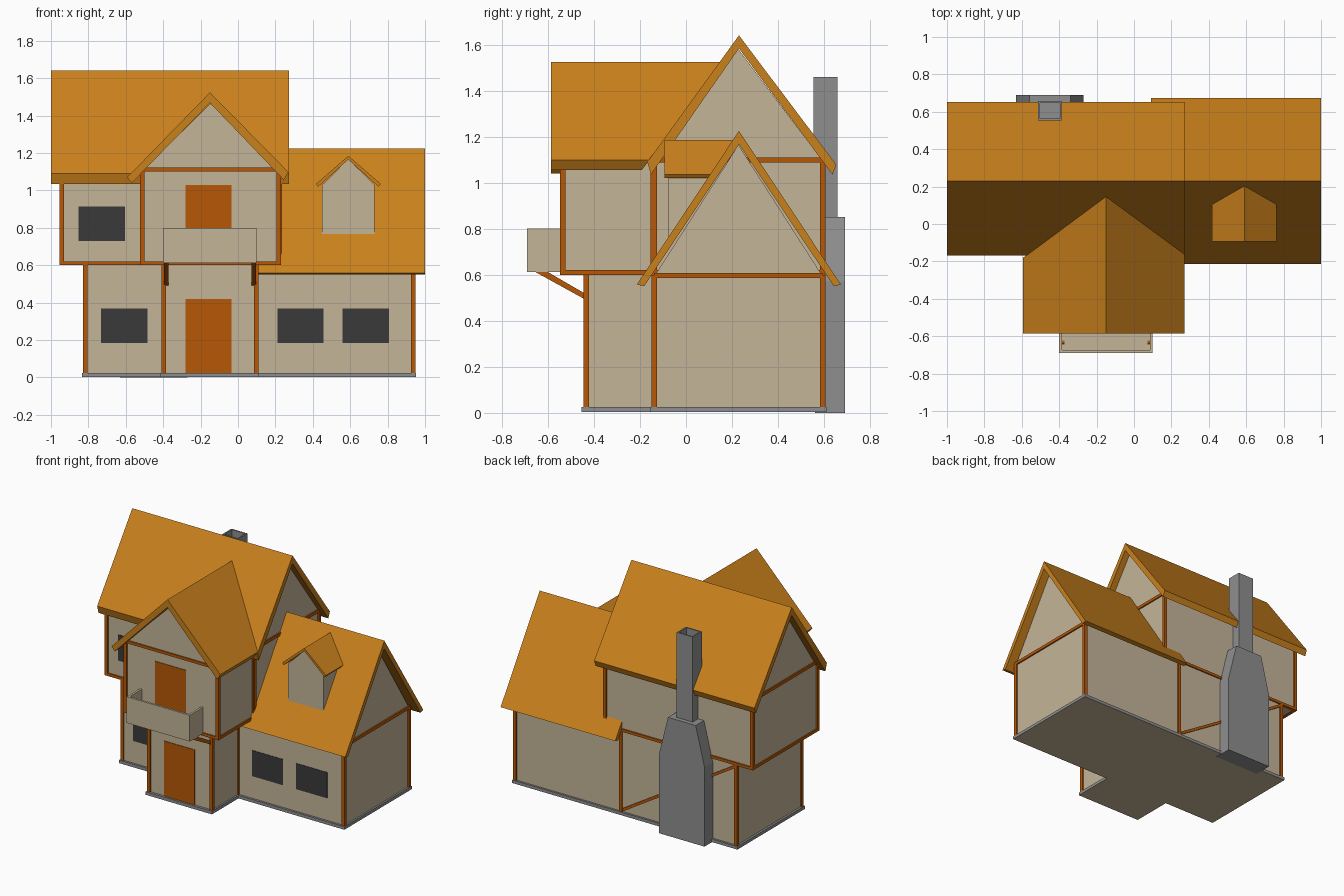
import bpy, bmesh
from mathutils import Vector

cube = bpy.data.objects.get("Cube")
if cube:
    bpy.data.objects.remove(cube, do_unlink=True)


def material(name, rgb):
    lin = [((c / 255 + 0.055) / 1.055) ** 2.4 for c in rgb] + [1]
    m = bpy.data.materials.new(name)
    m.use_nodes = True
    m.diffuse_color = lin
    m.node_tree.nodes["Principled BSDF"].inputs["Base Color"].default_value = lin
    return m


PLASTER = material("plaster", (197, 181, 153))
ROOF = material("ochre roof", (202, 129, 28))
TIMBER = material("brown timber", (183, 88, 5))
STONE = material("grey stone", (143, 143, 143))
GLASS = material("dark window", (58, 58, 58))


def finish(name, bm, mat):
    bmesh.ops.recalc_face_normals(bm, faces=bm.faces)
    mesh = bpy.data.meshes.new(name)
    bm.to_mesh(mesh)
    bm.free()
    mesh.materials.append(mat)
    ob = bpy.data.objects.new(name, mesh)
    bpy.context.collection.objects.link(ob)
    return ob


def add_box(bm, x, y, z):
    verts = bmesh.ops.create_cube(bm, size=1)["verts"]
    for v in verts:
        v.co = Vector(r[0] if c < 0 else r[1] for c, r in zip(v.co, (x, y, z)))


def boxes(name, mat, *ranges):
    bm = bmesh.new()
    for r in ranges:
        add_box(bm, *r)
    return finish(name, bm, mat)


def prism(name, mat, points, axis, start, end):
    """Extrude a profile along x or y; the end may depend on height."""
    bm = bmesh.new()
    rings = []
    for limit in (start, end):
        ring = []
        for u, z in points:
            d = limit(z) if callable(limit) else limit
            ring.append(bm.verts.new((d, u, z) if axis == "x" else (u, d, z)))
        rings.append(ring)
    a, b = rings
    bm.faces.new(a)
    bm.faces.new(b[::-1])
    for i in range(len(a)):
        j = (i + 1) % len(a)
        bm.faces.new((a[i], a[j], b[j], b[i]))
    return finish(name, bm, mat)


def gabled(name, axis, u0, u1, z0, z1, peak, start, end):
    pts = [(u0, z0), (u1, z0), (u1, z1), ((u0 + u1) / 2, peak), (u0, z1)]
    return prism(name, PLASTER, pts, axis, start, end)


def roof(name, axis, mid, top, under, left, right, start, end):
    """Each side is (outer reach, outer z, inner reach, inner z)."""
    pts = [(mid, top), (mid + right[0], right[1]), (mid + right[2], right[3]),
           (mid, under), (mid - left[2], left[3]), (mid - left[0], left[1])]
    return prism(name, ROOF, pts, axis, start, end)


def frame(name, x, y, z, rails=()):
    """Corner posts of a storey plus rings of rails at the given heights."""
    t, o = 0.012, 0.009
    xs, ys = (x[0] + 0.003, x[1] - 0.003), (y[0] + 0.003, y[1] - 0.003)
    parts = [((a - t, a + t), (b - t, b + t), z) for a in xs for b in ys]
    for h in rails:
        hz = (h, h + 0.02)
        parts += [((x[0] - o, x[1] + o), (b - t, b + t), hz) for b in ys]
        parts += [((a - t, a + t), (y[0] - o, y[1] + o), hz) for a in xs]
    return boxes(name, TIMBER, *parts)


# Foundation: stone edge, plain underside
base = boxes("foundation", STONE,
             ((-0.835, 0.953), (-0.155, 0.61), (0.003, 0.025)),
             ((-0.415, 0.112), (-0.455, -0.155), (0.003, 0.025)))
base.data.materials.append(PLASTER)
for face in base.data.polygons:
    face.material_index = int(face.normal.z < -0.5)

# Walls
FRONT, BACK, MID = -0.14, 0.596, 0.23
boxes("ground_floor", PLASTER, ((-0.82, 0.1), (FRONT, BACK), (0.02, 0.605)))
boxes("entrance_bay", PLASTER, ((-0.4, 0.1), (-0.437, -0.1), (0.02, 0.605)))
gabled("wing_walls", "x", FRONT, BACK, 0.02, 0.59, 1.164, 0.05, 0.94)
gabled("upper_floor", "x", FRONT, BACK, 0.602, 1.09, 1.58, -0.945, 0.225)
gabled("upper_bay", "y", -0.515, 0.22, 0.602, 1.1, 1.465, -0.538, -0.1)


# Slopes that the cross roofs die into
def on_main(z):
    return MID + 0.015 - (1.64 - z) / 1.34


def on_wing(z):
    return MID + 0.015 - (1.225 - z) / 1.51


# Roofs
roof("main_roof", "x", MID, 1.64, 1.583, (0.398, 1.09, 0.382, 1.035),
     (0.423, 1.078, 0.406, 1.035), -1.0, 0.272)
wing_side = (0.443, 0.558, 0.412, 0.55)
roof("wing_roof", "x", MID, 1.225, 1.167, wing_side, wing_side, 0.09, 1.0)
roof("bay_roof", "y", -0.15, 1.524, 1.468, (0.443, 1.07, 0.418, 1.04),
     (0.42, 1.098, 0.395, 1.056), -0.586, on_main)

# Dormer
gabled("dormer_walls", "y", 0.45, 0.73, 0.766, 1.03, 1.168, -0.075, on_wing)
dormer_side = (0.173, 1.035, 0.162, 1.02)
roof("dormer_roof", "y", 0.59, 1.185, 1.165, dormer_side, dormer_side, -0.093, on_wing)

# Timber framing
frame("ground_floor_frame", (-0.82, 0.1), (FRONT, BACK), (0.025, 0.6))
frame("entrance_frame", (-0.4, 0.1), (-0.437, -0.1), (0.025, 0.6))
boxes("wing_frame", TIMBER,
      *[((0.924, 0.95), (y - 0.012, y + 0.012), (0.025, 0.6)) for y in (FRONT + 0.003, BACK - 0.003)],
      ((0.924, 0.95), (FRONT, BACK), (0.585, 0.607)))
frame("upper_floor_frame", (-0.945, 0.225), (FRONT, BACK), (0.6, 1.09), [0.6])
boxes("upper_gable_beams", TIMBER,
      *[((x - 0.012, x + 0.012), (FRONT, BACK), (1.088, 1.11)) for x in (-0.942, 0.222)])
frame("upper_bay_frame", (-0.515, 0.22), (-0.538, -0.14), (0.6, 1.11), [0.6, 1.102])

# Diagonal brace on the back wall
prism("back_brace", TIMBER, [(0.08, 0.03), (0.08, 0.052), (-0.81, 0.6), (-0.81, 0.578)],
      "y", 0.585, 0.605)

# Doors and windows
boxes("front_door", TIMBER, ((-0.28, -0.035), (-0.441, -0.436), (0.025, 0.42)))
boxes("balcony_door", TIMBER, ((-0.28, -0.035), (-0.542, -0.537), (0.62, 1.03)))
for i, (x, z) in enumerate([(-0.852, 0.73), (-0.732, 0.185), (0.21, 0.185), (0.56, 0.185)]):
    boxes(f"window_{i + 1}", GLASS, ((x, x + 0.247), (FRONT - 0.003, FRONT + 0.001), (z, z + 0.185)))

# Balcony: floor and three parapets, carried on two braces
x0, x1, y0, y1, t = -0.4, 0.1, -0.69, -0.535, 0.015
boxes("balcony", PLASTER,
      ((x0, x1), (y0, y1), (0.612, 0.625)),
      ((x0, x1), (y0, y0 + t), (0.612, 0.8)),
      ((x0, x0 + t), (y0 + t, y1), (0.625, 0.8)),
      ((x1 - t, x1), (y0 + t, y1), (0.625, 0.8)))
for side, x in (("right", -0.395), ("left", 0.073)):
    prism(f"{side}_balcony_brace", TIMBER,
          [(-0.433, 0.49), (-0.433, 0.515), (-0.635, 0.632), (-0.66, 0.615)], "x", x, x + 0.023)

# Chimney: tapered breast with a hollow stack
cx = -0.45
prism("chimney_breast", STONE,
      [(cx - 0.18, 0), (cx + 0.18, 0), (cx + 0.18, 0.57), (cx + 0.11, 0.85),
       (cx - 0.11, 0.85), (cx - 0.18, 0.57)], "y", 0.56, 0.69)
bm = bmesh.new()
add_box(bm, (cx - 0.063, cx + 0.063), (0.553, 0.658), (0.6, 1.46))
bm.normal_update()
top = max(bm.faces, key=lambda f: f.calc_center_median().z)
bmesh.ops.inset_region(bm, faces=[top], thickness=0.014)
hole = bmesh.ops.extrude_face_region(bm, geom=[top])
for v in (g for g in hole["geom"] if isinstance(g, bmesh.types.BMVert)):
    v.co.z -= 0.08
bmesh.ops.delete(bm, geom=[top], context="FACES_ONLY")
finish("chimney_stack", bm, STONE)
